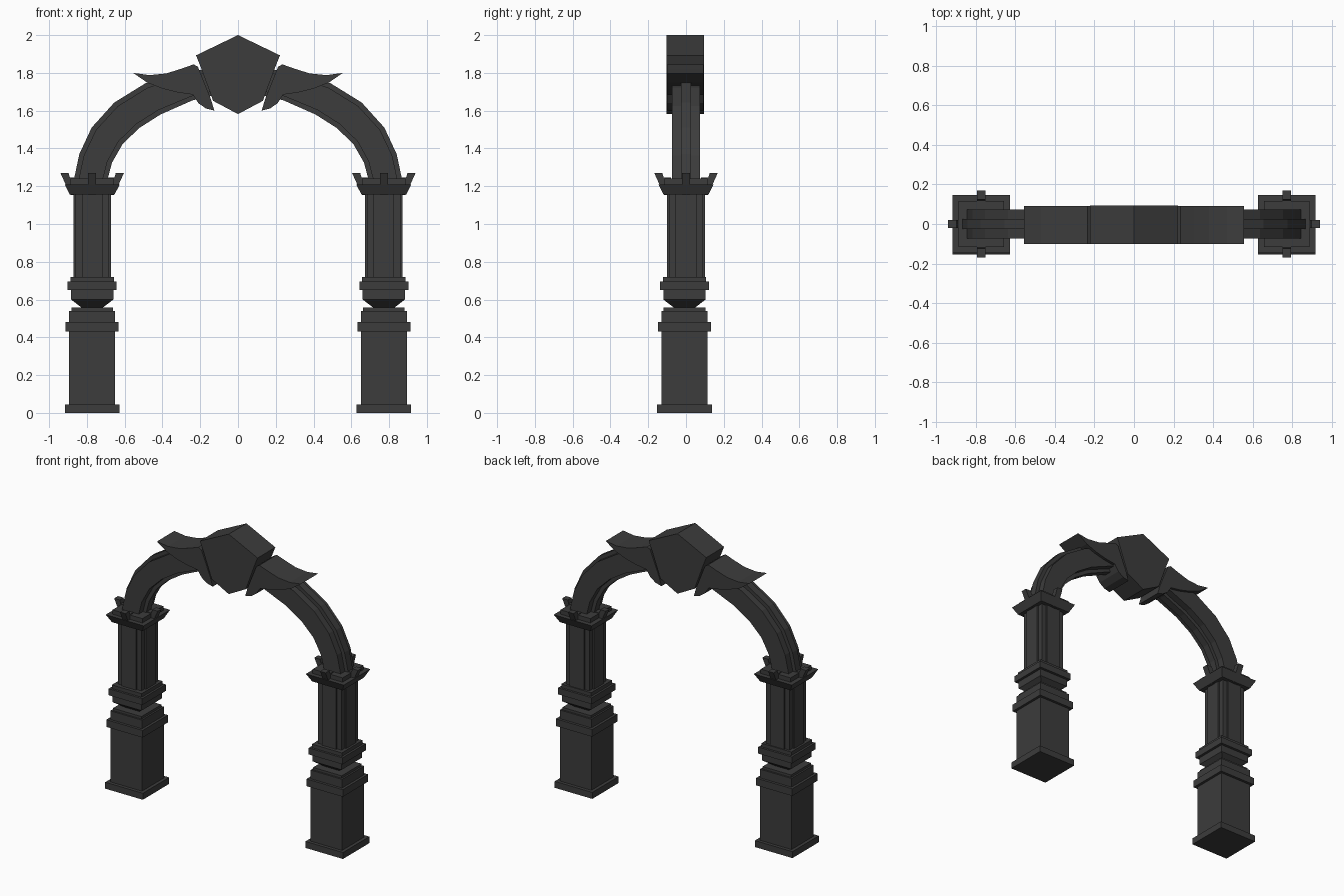
import bpy, bmesh, math
from mathutils import Vector, Matrix

cube = bpy.data.objects.get("Cube")
if cube:
    bpy.data.objects.remove(cube, do_unlink=True)

stone = bpy.data.materials.new("dark_stone")
stone.use_nodes = True
colour = (0.045, 0.045, 0.045, 1)
stone.diffuse_color = colour
stone.node_tree.nodes["Principled BSDF"].inputs["Base Color"].default_value = colour

PILLAR_X = -0.772
BASE_Y = -0.008


def finish(name, bm, mirrored=True):
    """Turn a bmesh into a flat shaded object, mirrored across x when paired."""
    bmesh.ops.recalc_face_normals(bm, faces=bm.faces)
    mesh = bpy.data.meshes.new(name)
    bm.to_mesh(mesh)
    bm.free()
    mesh.materials.append(stone)
    obj = bpy.data.objects.new(name, mesh)
    bpy.context.collection.objects.link(obj)
    if mirrored:
        mod = obj.modifiers.new("mirror", 'MIRROR')
        mod.use_mirror_merge = False
    return obj


def loft(bm, sections):
    """Skin a list of closed sections and cap both ends."""
    rings = [[bm.verts.new(p) for p in s] for s in sections]
    n = len(rings[0])
    for a, b in zip(rings, rings[1:]):
        for i in range(n):
            j = (i + 1) % n
            bm.faces.new((a[i], a[j], b[j], b[i]))
    bm.faces.new(rings[0])
    bm.faces.new(rings[-1])


def square_stack(name, profile, y=0.0):
    """Square moulding from (half width, height) pairs."""
    bm = bmesh.new()
    loft(bm, [[(PILLAR_X + sx * h, y + sy * h, z)
               for sx, sy in ((-1, -1), (1, -1), (1, 1), (-1, 1))]
              for h, z in profile])
    return finish(name, bm)


def plate(name, outline, half, y=0.0, mirrored=True):
    """Extrude an x-z outline through the depth."""
    bm = bmesh.new()
    loft(bm, [[(x, y + s * half, z) for x, z in outline] for s in (-1, 1)])
    return finish(name, bm, mirrored)


# Pedestal with bands, pinched neck and upper moulding
square_stack("pedestal", [
    (.145, 0), (.145, .045), (.122, .045), (.122, .43), (.14, .43), (.14, .48),
    (.122, .48), (.122, .54), (.11, .54), (.11, .557), (.055, .557),
    (.112, .60), (.112, .65), (.13, .65), (.13, .695), (.115, .695),
    (.115, .72), (.08, .72)], BASE_Y)

# Shaft with stepped corners
quarter = [(.10, -.055), (.10, .055), (.09, .055), (.09, .09), (.055, .09)]
outline = []
for k in range(4):
    turn = Matrix.Rotation(k * math.pi / 2, 2)
    outline += [turn @ Vector(p) for p in quarter]
bm = bmesh.new()
loft(bm, [[(PILLAR_X + p.x, p.y, z) for p in outline] for z in (.715, 1.165)])
finish("shaft", bm)

# Capital
square_stack("capital", [
    (.09, 1.155), (.118, 1.155), (.146, 1.21), (.115, 1.21), (.115, 1.24), (.08, 1.24)])

# Four flared brackets round the capital
bracket = [(.08, 1.153), (.115, 1.153), (.168, 1.27), (.125, 1.27), (.118, 1.245), (.08, 1.245)]
bm = bmesh.new()
for k in range(4):
    turn = Matrix.Rotation(k * math.pi / 2, 3, 'Z')
    loft(bm, [[turn @ Vector((r, s * .021, z)) + Vector((PILLAR_X, 0, 0))
               for r, z in bracket] for s in (-1, 1)])
finish("capital_brackets", bm)

# Arch rib: cross shaped section swept between outer and inner edges
outer = [(-.872, 1.22), (-.84, 1.37), (-.775, 1.51), (-.655, 1.643),
         (-.49, 1.745), (-.30, 1.80), (-.10, 1.83)]
inner = [(-.695, 1.22), (-.667, 1.325), (-.61, 1.425), (-.52, 1.51),
         (-.41, 1.58), (-.24, 1.655), (-.10, 1.69)]
half_section = [(0, .026), (.14, .026), (.14, .073), (.86, .073), (.86, .026), (1, .026)]
section = half_section + [(t, -y) for t, y in reversed(half_section)]
bm = bmesh.new()
rows = []
for o, i in zip(outer, inner):
    o, i = Vector((o[0], 0, o[1])), Vector((i[0], 0, i[1]))
    rows.append([o.lerp(i, t) + Vector((0, y, 0)) for t, y in section])
loft(bm, rows)
finish("arch_rib", bm)

# Leaf shaped wings over the shoulders of the arch
plate("wing", [
    (-.555, 1.80), (-.47, 1.788), (-.38, 1.797), (-.30, 1.822), (-.235, 1.845),
    (-.212, 1.832), (-.145, 1.665), (-.125, 1.60), (-.17, 1.612), (-.21, 1.64),
    (-.24, 1.685), (-.32, 1.697), (-.40, 1.717), (-.48, 1.748)], .096, BASE_Y / 2)

# Keystone
plate("keystone", [
    (0, 2.0), (-.222, 1.893), (-.195, 1.825), (-.132, 1.652), (0, 1.582),
    (.132, 1.652), (.195, 1.825), (.222, 1.893)], .098, BASE_Y / 2, mirrored=False)
